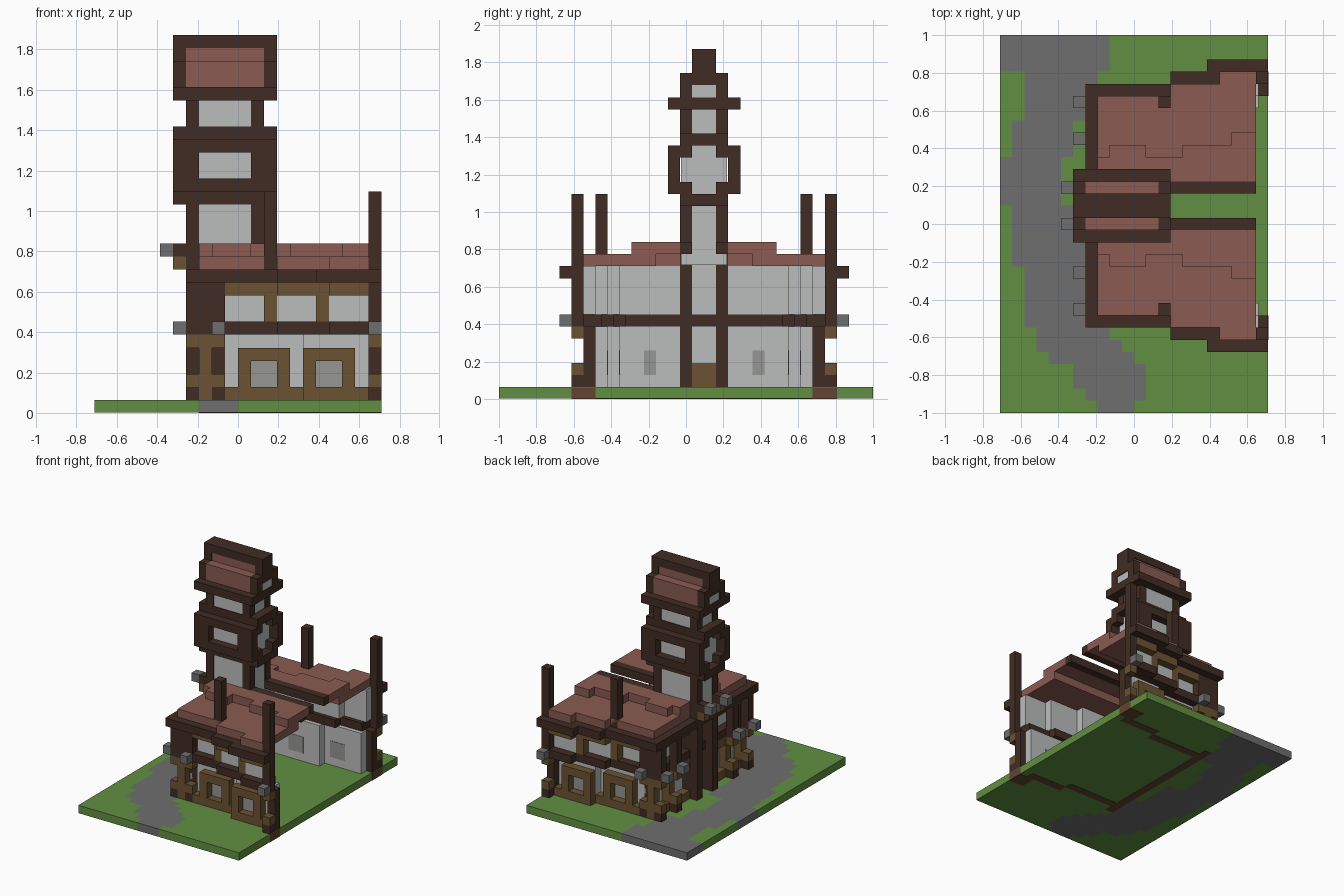
import bpy
import bmesh

cube = bpy.data.objects.get("Cube")
if cube:
    bpy.data.objects.remove(cube, do_unlink=True)

# Block grid: width, depth and mirror line across the depth
WIDTH, DEPTH = 22, 31
UNIT = 2 / DEPTH
AXIS = 17
GROUND, BEAM, STRIP, EAVE, ROOF, RIDGE = 1, 6, 9, 10, 11, 12


def linear(channel):
    c = channel / 255
    return c / 12.92 if c < 0.04 else ((c + 0.055) / 1.055) ** 2.4


def material(name, red, green, blue):
    mat = bpy.data.materials.new(name)
    mat.use_nodes = True
    colour = (linear(red), linear(green), linear(blue), 1)
    mat.diffuse_color = colour
    bsdf = mat.node_tree.nodes["Principled BSDF"]
    bsdf.inputs["Base Color"].default_value = colour
    bsdf.inputs["Roughness"].default_value = 0.9
    return mat


grass = material("grass_green", 97, 143, 65)
stone = material("path_grey", 112, 110, 112)
earth = material("footing_brown", 98, 68, 48)
timber = material("dark_timber", 64, 44, 35)
oak = material("light_timber", 107, 82, 50)
tile = material("roof_tile", 138, 91, 82)
plaster = material("plaster", 187, 189, 188)
glass = material("window_glass", 150, 150, 147)

parts = {}


def box(part, mat, xs, ys, zs, mirror=True):
    """Queue one block, and its twin across the depth axis."""
    blocks = parts.setdefault(part, (mat, []))[1]
    blocks.append((xs, ys, zs))
    if mirror:
        blocks.append((xs, (2 * AXIS - ys[1], 2 * AXIS - ys[0]), zs))


def cell(start, size=1):
    return (start, start + size)


def build_parts():
    for name, (mat, blocks) in parts.items():
        bm = bmesh.new()
        for block in blocks:
            verts = bmesh.ops.create_cube(bm, size=1)["verts"]
            for v in verts:
                for axis, half in enumerate((WIDTH / 2, DEPTH / 2, 0)):
                    low, high = block[axis]
                    v.co[axis] = ((high if v.co[axis] > 0 else low) - half) * UNIT
        mesh = bpy.data.meshes.new(name)
        bm.to_mesh(mesh)
        bm.free()
        mesh.materials.append(mat)
        obj = bpy.data.objects.new(name, mesh)
        bpy.context.collection.objects.link(obj)


# Lawn and winding path, strip by strip: depth, path start, path end
FLOOR = (0.03, GROUND)
row = 0
for depth, left, right in ((1, 8, 11), (1, 7, 12), (2, 6, 12), (1, 4, 11), (1, 3, 10),
                           (1, 3, 9), (5, 2, 8), (5, 1, 7), (4, 0, 5), (3, 1, 6),
                           (4, 2, 8), (3, 0, 9)):
    ys = cell(row, depth)
    box("path", stone, (left, right), ys, FLOOR, False)
    box("lawn", grass, (right, WIDTH), ys, FLOOR, False)
    if left:
        box("lawn", grass, (0, left), ys, FLOOR, False)
    row += depth

# Footings showing through the ground
SUNK = (0, GROUND - 0.05)
box("footings", earth, (20, WIDTH + 0.02), (6, 8), SUNK)
box("footings", earth, (16, 21), cell(8), SUNK)
box("footings", earth, (9, 16), cell(9), SUNK)
box("footings", earth, cell(8), (8, AXIS), SUNK)


def pillar(x, y, dx, dy, inner, top=EAVE):
    """Corbelled pillar leaning out along (dx, dy), with a lantern."""
    def at(step):
        return cell(x + dx * step), cell(y + dy * step)
    box("pillar_cores_" + inner.name, inner, *at(-1), (GROUND, BEAM))
    box("pillars", timber, *at(0), cell(GROUND))
    box("pillars", timber, *at(0), (BEAM, top))
    box("brackets", oak, *at(0), cell(GROUND + 1))
    box("brackets", oak, *at(0), cell(BEAM - 1))
    box("lanterns", stone, *at(1), cell(BEAM))


pillar(21, 6, 0, -1, timber, AXIS)
pillar(9, 8, 0, -1, timber)
for y in (8, 11):
    pillar(7, y, -1, 0, oak)
box("corner_posts", timber, (8, 10), (9, 10), (BEAM, ROOF))
box("corner_posts", timber, (8, 9), (8, 9), (BEAM, EAVE))
box("chimney_posts", timber, cell(13), cell(8), (ROOF, AXIS))

# Lower storey of the long walls, with framed windows
SILL = GROUND + 1
for start, end, y, window in ((10, 16, 9, 11), (16, 21, 8, 16)):
    box("lower_walls", plaster, (start, end + 0.2), cell(y), (GROUND, BEAM))
    front = cell(y - 1)
    box("sills", oak, (start, end), front, cell(GROUND))
    for x in (window, window + 3):
        box("window_frames", oak, cell(x), front, (SILL, 5))
    box("window_frames", oak, (window + 1, window + 3), front, cell(4))
    box("windows", glass, (window + 1, window + 3), (y - 0.05, y + 1.05), (SILL, 4))

# Upper storey, jettied and stepped outward
for start, end, y, post in ((10, 14, 8, 13), (14, 18, 7, 17), (18, 21, 6, None)):
    box("upper_walls", plaster, (start, end + 0.2), cell(y + 1), (BEAM + 1, ROOF))
    box("floor_beams", timber, (start, end), (y, y + 2.5), cell(BEAM))
    box("upper_strips", oak, (start, end), cell(y), cell(STRIP))
    if post:
        box("upper_posts", oak, cell(post), cell(y), (BEAM + 1, STRIP))
    box("lower_roof", tile, (max(start, 10), end), (y, 13), cell(ROOF))
box("lower_roof", tile, (8, 10), (8, 13), cell(ROOF))

# Eaves
for start, end, y in ((7, 14, 7), (14, 17, 6), (17, 22, 5)):
    box("eaves", timber, (start, end), cell(y, 2), cell(EAVE))
box("eaves", timber, (7, 9), (9, AXIS), cell(EAVE))

# Upper roof slab with a ragged edge, and the ridge beams
for start, end, y in ((8, 9, 13), (9, 12, 12), (12, 15, 13), (15, 19, 12), (19, 21, 11)):
    box("upper_roof", tile, (start, end), (y, 15), cell(RIDGE))
box("lower_roof", tile, (8, 10), (13, 15), cell(ROOF))
box("ridge_beams", timber, (13, 21), cell(15), cell(RIDGE))

# Street wall on the right
box("street_wall", plaster, cell(9), (10, 16), (GROUND, ROOF))
box("street_wall", plaster, cell(9), (16, AXIS), (GROUND, RIDGE))
box("street_beam", timber, (8, 10.1), (9, AXIS), cell(BEAM))
box("street_strips", oak, cell(8), (9, 15), cell(STRIP))
box("street_strips", oak, cell(8), (9, 15), cell(GROUND))
box("street_strips", oak, cell(8), (9, 15), cell(BEAM - 1))
for y in (9, 12):
    box("street_windows", glass, (8.95, 10.05), cell(y), (SILL, 4))
box("street_door", oak, (8.9, 10.1), (16, AXIS), (GROUND, 3))

# Tower stem, with its corbels and lanterns
box("tower_columns", timber, (7, 10.1), cell(15), (GROUND, RIDGE))
box("tower_brackets", oak, cell(6), cell(15), cell(ROOF))
box("tower_corbels", timber, cell(6), cell(15), cell(RIDGE))
box("tower_lanterns", stone, cell(5), cell(15), cell(RIDGE))
box("tower_core", plaster, (7.1, 12.9), (15.1, AXIS), (ROOF + 0.1, 25))
for x in (7, 12):
    for zs in ((RIDGE, 16), (22, 24)):
        box("tower_posts", timber, cell(x), cell(15), zs)

# Tower gallery: bands, rails and cross-shaped side openings
for z in (16, 21):
    box("gallery_bands", timber, (6, 14), (15, AXIS), cell(z))
for z in (17, 20):
    box("gallery_rails", timber, (6, 14), cell(14), cell(z))
    for x in (6, 13):
        box("gallery_corners", timber, cell(x), cell(15), cell(z))
for x in (6, 12):
    box("gallery_posts", timber, cell(x, 2), cell(14), (18, 20))

# Tower top: cornice, gable ends, roof and ridge
box("cornice", timber, (6, 14), (14, AXIS), cell(24))
for x in (6, 13):
    box("gables", timber, cell(x), cell(15), (25, 27))
    box("gables", timber, cell(x), (16, AXIS), (26, 28))
    box("gable_panels", plaster, (x + 0.1, x + 0.9), (16, AXIS), cell(25))
box("tower_roof", tile, (7, 13), (15, AXIS), (25, 27))
box("tower_roof", tile, (7, 13), (16.1, AXIS), (27, 28))
box("tower_ridge", timber, (6, 14), (16, AXIS), cell(28))

build_parts()
